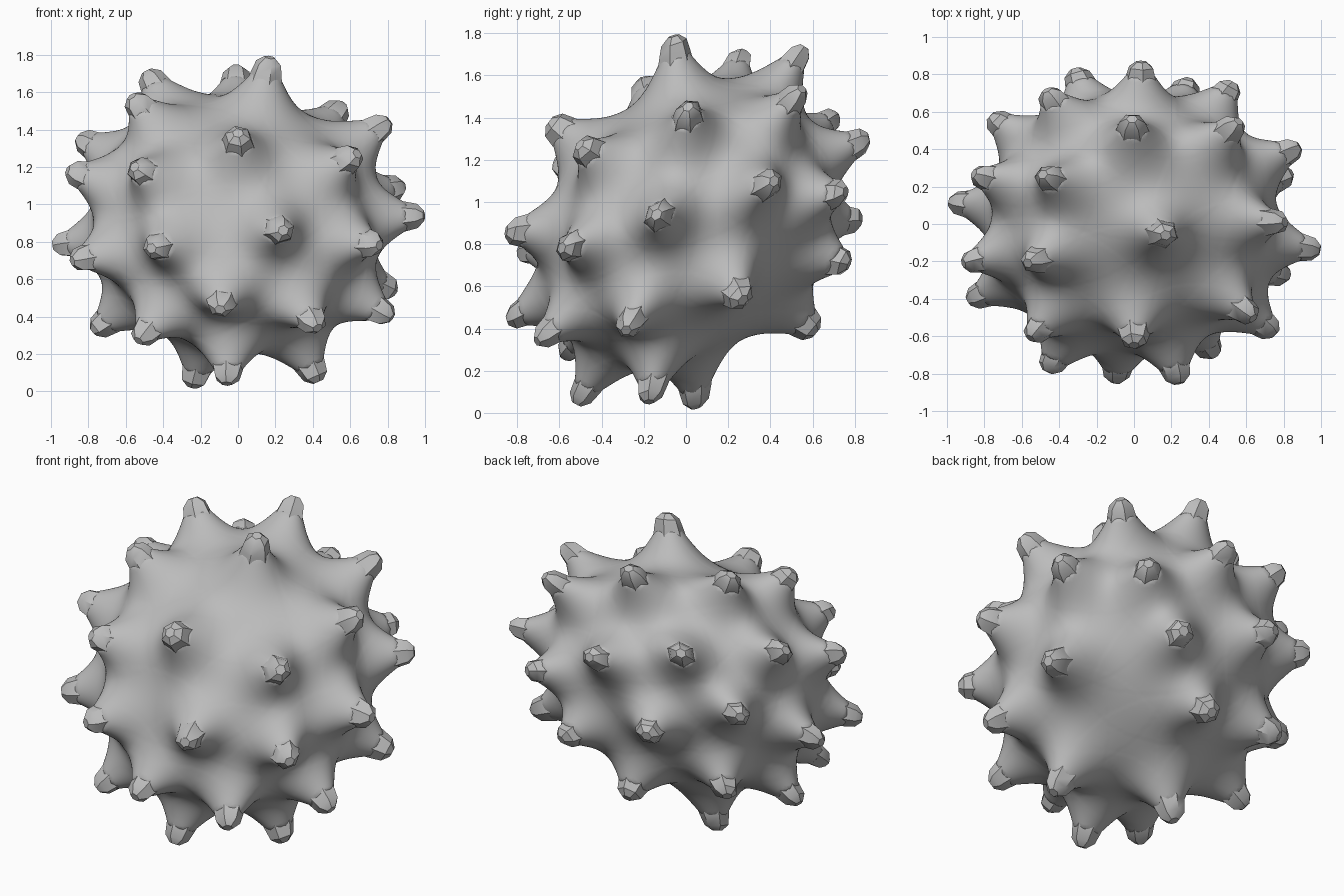
import bpy, bmesh, math
from mathutils import Vector

cube = bpy.data.objects.get("Cube")
if cube:
    bpy.data.objects.remove(cube, do_unlink=True)

CENTRE = Vector((0, 0, 0.9))
BODY_RADIUS = 0.685
REACH = 1.01          # spike tip radius before flattening
FLAT_AXIS = Vector((0, -0.78, 0.62)).normalized()
FLATNESS = 0.8        # the ball is an oblate spheroid, tilted forwards

# Spike tips, grouped by region
TIPS = [
    # crown
    (.17, -.06, 1.79), (-.01, .57, 1.75), (.58, .57, 1.56), (-.57, -.21, 1.58), (-.48, .26, 1.70),
    # upper ring
    (.82, .01, 1.46), (0, -.66, 1.39), (.67, -.53, 1.29), (.04, .88, 1.31), (-.47, .72, 1.41),
    (-.86, .27, 1.36), (-.57, -.63, 1.21), (-.91, -.21, 1.18),
    # middle ring
    (.89, .42, 1.10), (.54, .77, 1.05), (.995, -.14, .94), (.25, -.88, .86), (.77, -.60, .78),
    (-.48, -.82, .76), (-.995, .12, .78), (-.88, -.41, .70), (-.77, .58, 1.05), (-.32, .84, .91),
    (.30, .79, .70),
    # lower ring
    (.87, .28, .52), (.84, -.29, .38), (.44, -.73, .32), (-.10, -.88, .42), (-.55, -.60, .25),
    (-.80, .03, .30), (-.64, .51, .49), (-.04, .63, .37),
    # underside
    (-.25, .05, .005), (-.06, -.52, .04), (.44, -.18, .03),
]


def flatten(point, factor):
    return point + FLAT_AXIS * (point.dot(FLAT_AXIS) * (factor - 1))


AXES = [flatten(Vector(tip) - CENTRE, 1 / FLATNESS).normalized() for tip in TIPS]

# One matte grey
grey = bpy.data.materials.new("matte grey")
grey.use_nodes = True
colour = (0.5, 0.5, 0.5, 1)
grey.diffuse_color = colour
bsdf = next(n for n in grey.node_tree.nodes if n.type == 'BSDF_PRINCIPLED')
bsdf.inputs["Base Color"].default_value = colour


def add_object(name, bm, angle):
    mesh = bpy.data.meshes.new(name)
    bm.to_mesh(mesh)
    bm.free()
    mesh.materials.append(grey)
    obj = bpy.data.objects.new(name, mesh)
    obj.location = CENTRE
    bpy.context.collection.objects.link(obj)
    bpy.ops.object.select_all(action='DESELECT')
    obj.select_set(True)
    bpy.context.view_layer.objects.active = obj
    bpy.ops.object.shade_smooth_by_angle(angle=math.radians(angle))


def swelling(direction):
    """Height of the flared spike bases above the ball."""
    total = 0
    for axis in AXES:
        dot = direction.dot(axis)
        if dot > 0.7:
            distance = 0.8 * math.acos(min(1, dot))
            flare = math.exp(-(distance / 0.14) ** 1.2)
            total += (REACH - BODY_RADIUS) * min(flare, 0.68)
    return total


# Ball with a flared base under every spike
bm = bmesh.new()
bmesh.ops.create_icosphere(bm, subdivisions=7, radius=1)
for v in bm.verts:
    direction = v.co.normalized()
    v.co = flatten(direction * (BODY_RADIUS + swelling(direction)), FLATNESS)
add_object("body", bm, 60)

# Blunt faceted spike ends
SIDES = 6
RINGS = [(0.17, 0.10), (0.10, 0.086), (0.035, 0.07), (0.0, 0.03)]  # depth, radius
bm = bmesh.new()
for n, axis in enumerate(AXES):
    turn = axis.to_track_quat('Z', 'Y')
    loops = []
    for depth, radius in RINGS:
        loop = []
        for k in range(SIDES):
            a = math.tau * k / SIDES + n
            point = Vector((radius * math.cos(a), radius * math.sin(a), REACH - depth))
            loop.append(bm.verts.new(flatten(turn @ point, FLATNESS)))
        loops.append(loop)
    for low, high in zip(loops, loops[1:]):
        for k in range(SIDES):
            j = (k + 1) % SIDES
            bm.faces.new((low[k], low[j], high[j], high[k]))
    bm.faces.new(loops[-1])
add_object("spike_tips", bm, 35)
